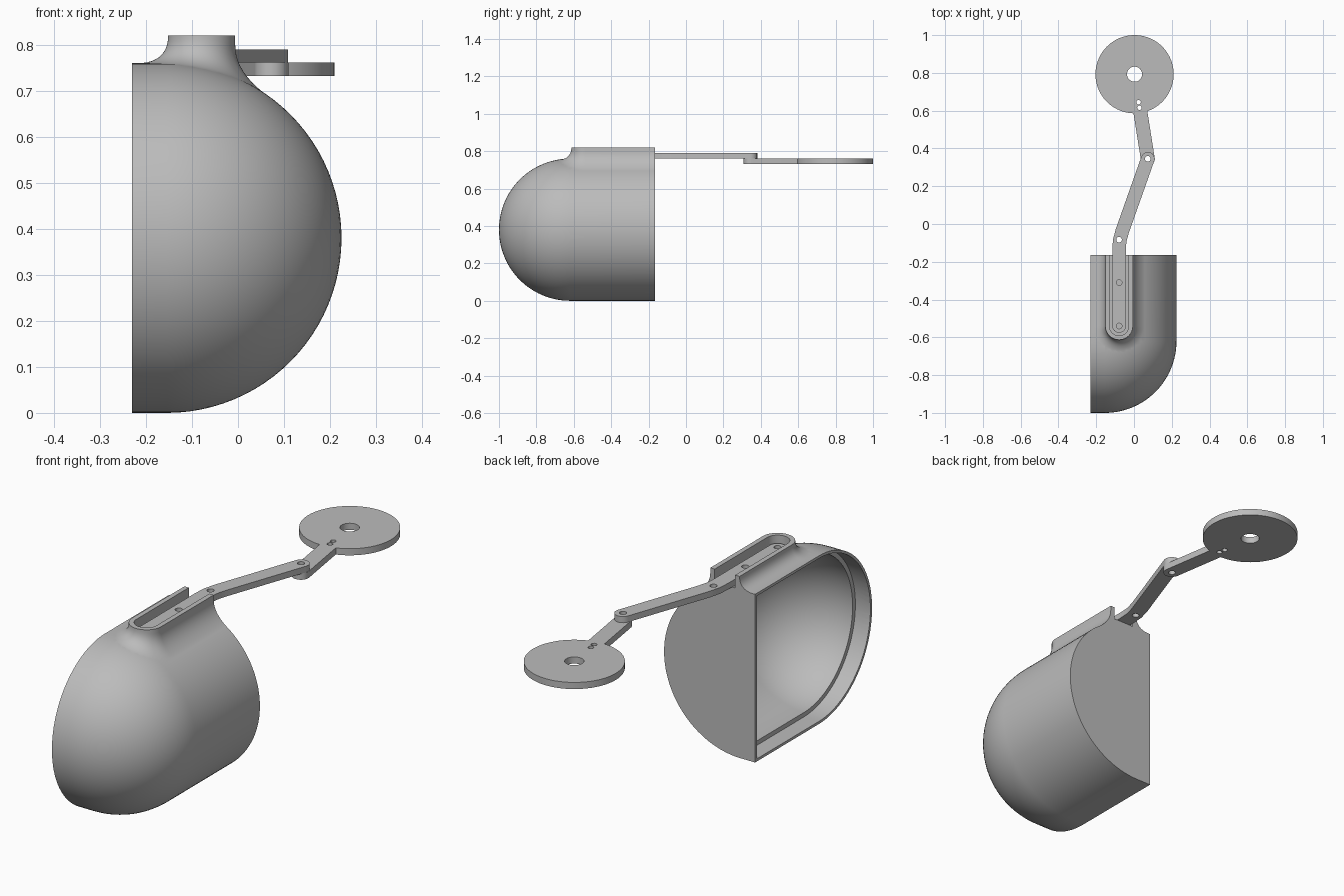
import bpy, bmesh
from math import pi, sin, cos, sqrt
from mathutils import Vector

cube = bpy.data.objects.get("Cube")
if cube:
    bpy.data.objects.remove(cube, do_unlink=True)

grey = bpy.data.materials.new("plain grey")
grey.use_nodes = True
colour = (0.5, 0.5, 0.5, 1)
grey.diffuse_color = colour
grey.node_tree.nodes["Principled BSDF"].inputs["Base Color"].default_value = colour

R, CX, CY, CZ = 0.38, -0.155, -0.62, 0.38     # shell radius and corner centre
OPEN_X, BACK_Y = -0.23, -0.165                # open side and flat back
SLOT_X, SLOT_Y, TOP = -0.079, -0.54, 0.82     # mount centre line, end and top


def loft(name, rings):
    """Closed solid through rings of equal length."""
    bm = bmesh.new()
    loops = [[bm.verts.new(p) for p in ring] for ring in rings]
    n = len(loops[0])
    for a, b in zip(loops, loops[1:]):
        for i in range(n):
            j = (i + 1) % n
            bm.faces.new((a[i], a[j], b[j], b[i]))
    bm.faces.new(loops[0][::-1])
    bm.faces.new(loops[-1])
    bmesh.ops.recalc_face_normals(bm, faces=bm.faces)
    mesh = bpy.data.meshes.new(name)
    bm.to_mesh(mesh)
    bm.free()
    mesh.materials.append(grey)
    obj = bpy.data.objects.new(name, mesh)
    bpy.context.collection.objects.link(obj)
    return obj


def prism(name, outline, z0, z1):
    return loft(name, [[(x, y, z) for x, y in outline] for z in (z0, z1)])


def circle(x, y, r, n=32):
    return [(x + r * cos(2 * pi * i / n), y + r * sin(2 * pi * i / n)) for i in range(n)]


def combine(obj, other, operation):
    """Apply a boolean and discard the second solid."""
    mod = obj.modifiers.new(operation, 'BOOLEAN')
    mod.operation, mod.object, mod.solver = operation, other, 'EXACT'
    bpy.context.view_layer.objects.active = obj
    bpy.ops.object.modifier_apply(modifier=mod.name)
    bpy.data.objects.remove(other, do_unlink=True)


def smooth(obj):
    bpy.ops.object.select_all(action='DESELECT')
    obj.select_set(True)
    bpy.context.view_layer.objects.active = obj
    bpy.ops.object.shade_smooth_by_angle(angle=0.5)


def dome(name, radius, x0, y1, rows=48, cols=24):
    """Rounded quarter body with flat sides at x0 and y1."""
    rings = []
    for k in range(rows + 1):
        lat = (k / rows - 0.5) * pi * 0.998
        r, z = radius * cos(lat), CZ + radius * sin(lat)
        arc = [(CX + r * sin(t), CY - r * cos(t), z)
               for t in (i / cols * pi / 2 for i in range(cols + 1))]
        rings.append([(x0, CY - r, z)] + arc + [(CX + r, y1, z), (x0, y1, z)])
    return loft(name, rings)


def height(p):
    """Top surface of the shell over a plan point."""
    dx, dy = max(0, p.x - CX), max(0, CY - p.y)
    return CZ + sqrt(max(0, R * R - dx * dx - dy * dy))


def u_outline(r, y_back, n=32):
    """U shaped plan with its outward directions."""
    pts = [(Vector((SLOT_X - r, y_back)), Vector((-1, 0)))]
    for i in range(n + 1):
        d = Vector((-cos(pi * i / n), -sin(pi * i / n)))
        pts.append((Vector((SLOT_X, SLOT_Y)) + d * r, d))
    return pts + [(Vector((SLOT_X + r, y_back)), Vector((1, 0)))]


def flared_mount(name, r=0.073, flare=0.074, steps=10):
    """Raised mount that blends down onto the shell."""
    columns = []
    for p, d in u_outline(r, BACK_Y + 0.02):
        foot = p + d * flare
        zf = height(foot) - 0.001
        bend = zf + (height(foot - d * 0.01) - height(foot)) * flare / 0.01
        start = min(TOP - 0.001, bend + 0.06)
        col = [(p.x, p.y, TOP)]
        for k in range(steps + 1):
            t = k / steps
            q = p + d * flare * t * t
            z = start * (1 - t) ** 2 + 2 * bend * t * (1 - t) + zf * t * t
            col.append((q.x, q.y, z))
        columns.append(col + [(p.x, p.y, 0.6)])
    return loft(name, list(zip(*columns)))


def strip(path, r, n=16):
    """Plan outline of a bar with rounded ends along a path."""
    pts = [Vector(p) for p in path]
    dirs = [(b - a).normalized() for a, b in zip(pts, pts[1:])]
    left, right = [], []
    for i in range(1, len(pts) - 1):
        d = (dirs[i - 1] + dirs[i]).normalized()
        side = Vector((-d.y, d.x)) * r
        left.append(pts[i] + side)
        right.append(pts[i] - side)

    def cap(c, d):
        s = Vector((d.y, -d.x))
        return [c + (s * cos(pi * i / n) + d * sin(pi * i / n)) * r for i in range(n + 1)]
    outline = right + cap(pts[-1], dirs[-1]) + left[::-1] + cap(pts[0], -dirs[0])
    return [(p.x, p.y) for p in outline]


def drill(obj, holes):
    for x, y, r in holes:
        combine(obj, prism("drill", circle(x, y, r), 0.7, 0.85), 'DIFFERENCE')


# Shell with its mount, trimmed flat at the back
shell = dome("shell", R, OPEN_X, BACK_Y + 0.02)
combine(shell, flared_mount("mount"), 'UNION')
trim = [(-1, BACK_Y), (1, BACK_Y), (1, 1), (-1, 1)]
combine(shell, prism("trim", trim, -0.5, 1.5), 'DIFFERENCE')

# Hollow interior: thin rim, then a ledge and the deeper cavity
rim = dome("rim_cut", R - 0.012, OPEN_X - 0.1, BACK_Y - 0.012)
outside = [(CX, -1.5), (1, -1.5), (1, 1), (CX, 1)]
combine(rim, prism("rim_limit", outside, -0.5, 1.5), 'DIFFERENCE')
combine(shell, rim, 'DIFFERENCE')
combine(shell, dome("cavity", R - 0.032, OPEN_X - 0.12, BACK_Y - 0.03), 'DIFFERENCE')

# Slot that holds the arm
slot = [(p.x, p.y) for p, d in u_outline(0.051, 0.1)]
combine(shell, prism("slot", slot, 0.762, 0.9), 'DIFFERENCE')
smooth(shell)

# Bent upper arm
upper_arm = prism("upper_arm", strip([(SLOT_X, SLOT_Y), (SLOT_X, -0.14), (-0.076, -0.09),
                                      (-0.063, -0.04), (0.073, 0.345)], 0.036), 0.762, 0.79)
drill(upper_arm, [(SLOT_X, y, 0.015) for y in (SLOT_Y, -0.31, -0.083)] + [(0.073, 0.345, 0.015)])
smooth(upper_arm)

# Lower link joined to the round plate
plate = prism("round_plate", circle(0.003, 0.793, 0.207, 96), 0.732, 0.762)
combine(plate, prism("link", strip([(0.073, 0.345), (0.02, 0.68)], 0.037), 0.732, 0.762), 'UNION')
drill(plate, [(0.003, 0.793, 0.04), (0.024, 0.645, 0.012), (0.029, 0.615, 0.012),
              (0.073, 0.345, 0.015)])
smooth(plate)
